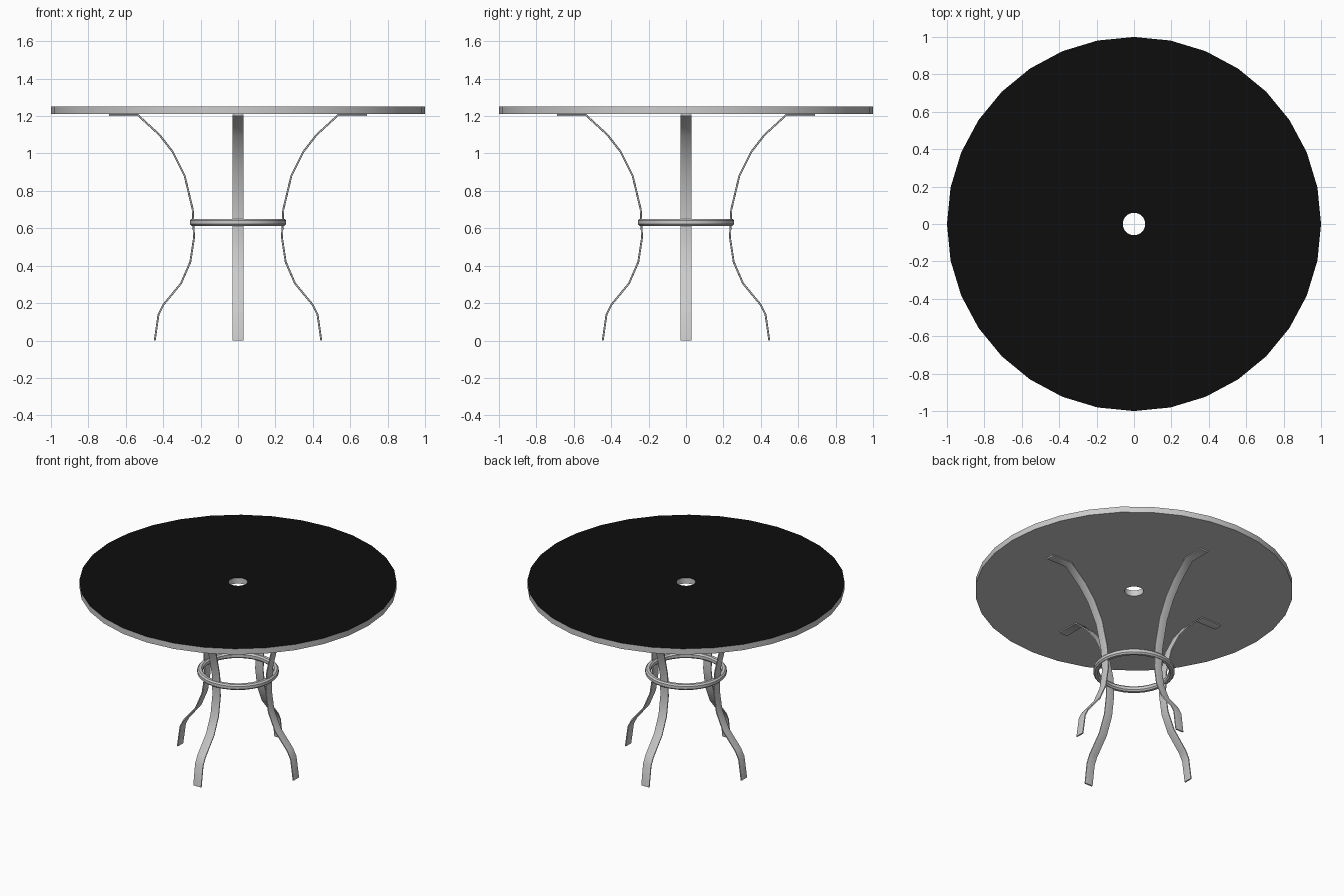
import bpy, bmesh, math
from mathutils import Vector, Matrix

if "Cube" in bpy.data.objects:
    bpy.data.objects.remove(bpy.data.objects["Cube"])

SIDES = 32


def make_object(name, bm, angle=40):
    bmesh.ops.recalc_face_normals(bm, faces=bm.faces)
    mesh = bpy.data.meshes.new(name)
    bm.to_mesh(mesh)
    bm.free()
    obj = bpy.data.objects.new(name, mesh)
    bpy.context.collection.objects.link(obj)
    bpy.ops.object.select_all(action='DESELECT')
    obj.select_set(True)
    bpy.context.view_layer.objects.active = obj
    bpy.ops.object.shade_smooth_by_angle(angle=math.radians(angle))
    return obj


def skin(bm, rings, closed):
    """Bridge a list of closed vertex loops; cap the ends unless closed."""
    rows = [[bm.verts.new(p) for p in ring] for ring in rings]
    pairs = list(zip(rows, rows[1:])) + ([(rows[-1], rows[0])] if closed else [])
    for a, b in pairs:
        for i in range(len(a)):
            j = (i + 1) % len(a)
            bm.faces.new((a[i], a[j], b[j], b[i]))
    if not closed:
        bm.faces.new(rows[0])
        bm.faces.new(rows[-1])


def revolve(name, profile):
    """Spin a closed (radius, z) section around the z axis."""
    bm = bmesh.new()
    rings = []
    for k in range(SIDES):
        a = 2 * math.pi * k / SIDES
        rings.append([(r * math.cos(a), r * math.sin(a), z) for r, z in profile])
    skin(bm, rings, True)
    return make_object(name, bm)


def octagon(w, h, c):
    """Rectangle of half sizes w, h with corners chamfered by (c * size)."""
    u, v = w * (1 - c), h * (1 - c)
    return [(w, -v), (w, v), (u, h), (-u, h), (-w, v), (-w, -v), (-u, -h), (u, -h)]


# Round table top with a parasol hole and a black upper surface
top = revolve("table_top", [(0.06, 1.21), (1.0, 1.21), (1.0, 1.25), (0.06, 1.25)])
grey = bpy.data.materials.new("grey")
grey.diffuse_color = (0.8, 0.8, 0.8, 1)
grey.use_nodes = True
grey.node_tree.nodes["Principled BSDF"].inputs["Base Color"].default_value = grey.diffuse_color
black = bpy.data.materials.new("black")
black.diffuse_color = (0.004, 0.004, 0.004, 1)
black.use_nodes = True
black.node_tree.nodes["Principled BSDF"].inputs["Base Color"].default_value = black.diffuse_color
top.data.materials.append(grey)
top.data.materials.append(black)
for f in top.data.polygons:
    if f.normal.z > 0.9:
        f.material_index = 1

# Ring that ties the legs together
revolve("leg_ring", [(0.239 + x, 0.632 + z) for x, z in octagon(0.018, 0.019, 0.5)])

# Curved flat-bar legs: path as (radius, height)
path = [(0.445, 0.0), (0.425, 0.14), (0.40, 0.19), (0.305, 0.305), (0.255, 0.42),
        (0.235, 0.55), (0.242, 0.70), (0.285, 0.88), (0.35, 1.01), (0.42, 1.10),
        (0.535, 1.205), (0.69, 1.205)]
section = octagon(0.03, 0.005, 0.3)
pts = [Vector(p) for p in path]
rings = []
for i, p in enumerate(pts):
    before = (p - pts[i - 1]).normalized() if i else Vector((0, 1))
    after = (pts[i + 1] - p).normalized() if i < len(pts) - 1 else before
    t = (before + after).normalized()
    if i == 0:
        t = Vector((0, 1))
    n = Vector((t.y, -t.x)) / max(0.5, t.dot(before))
    rings.append([Vector((p.x + n.x * h, w, p.y + n.y * h)) for w, h in section])

for k, side in enumerate(("right", "back", "left", "front")):
    rot = Matrix.Rotation(k * math.pi / 2, 3, 'Z')
    bm = bmesh.new()
    skin(bm, [[rot @ v for v in ring] for ring in rings], False)
    make_object(side + "_leg", bm, 50)
